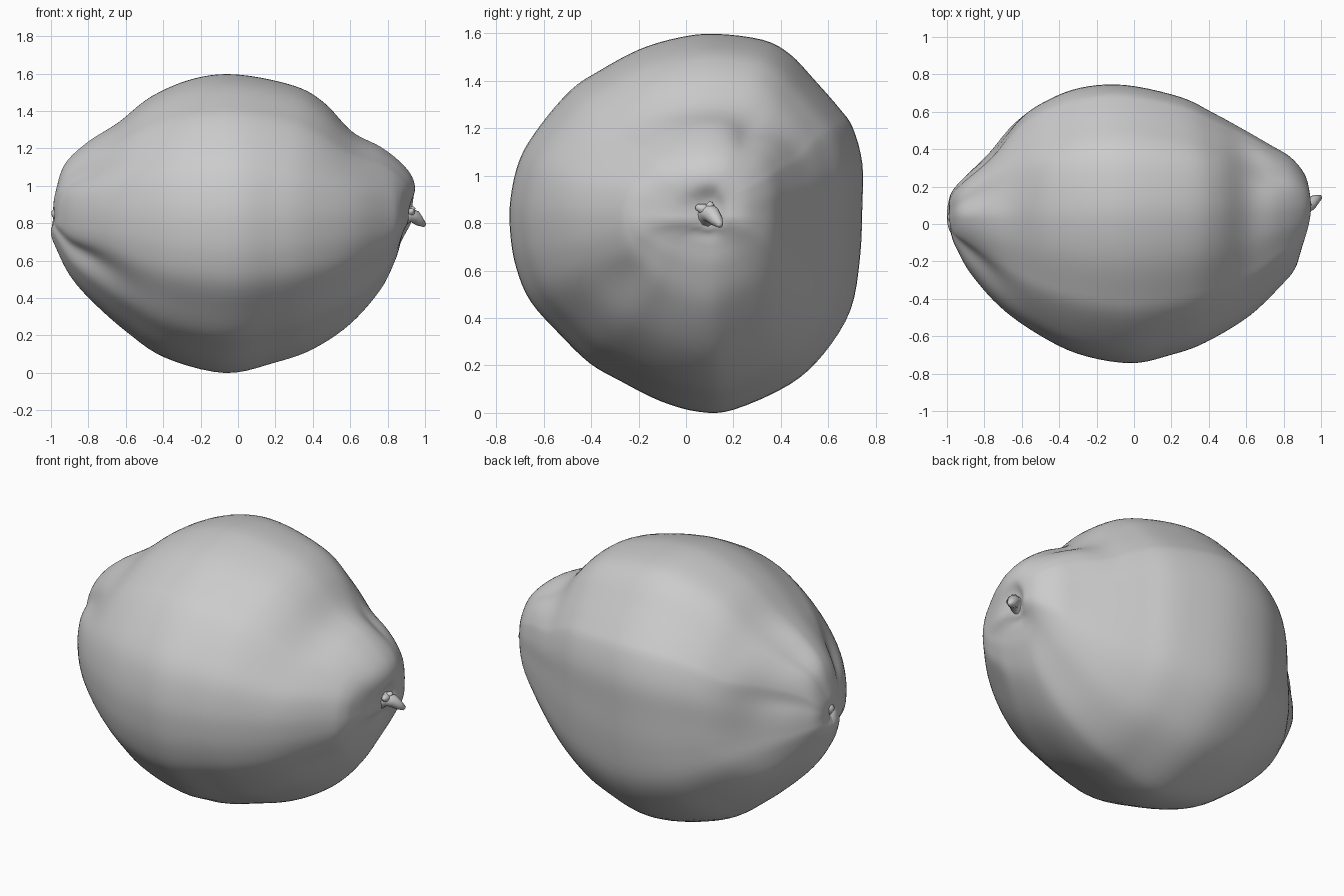
import bpy, bmesh, math
from mathutils import Vector

# Lengthwise profiles, blossom end to stem end: (x, z) above/below, (x, y) behind/in front
UP = [(-.95, .84), (-.985, .88), (-.975, .97), (-.925, 1.12), (-.80, 1.24), (-.64, 1.34),
      (-.46, 1.48), (-.23, 1.575), (0, 1.595), (.30, 1.535), (.46, 1.445), (.61, 1.29),
      (.76, 1.21), (.865, 1.13), (.93, 1.05), (.945, .97), (.91, .90), (.90, .83)]
DOWN = [(-.95, .84), (-.99, .79), (-1, .74), (-.97, .66), (-.90, .52), (-.79, .39),
        (-.60, .225), (-.39, .085), (-.07, .004), (.20, .06), (.40, .13), (.60, .26),
        (.76, .44), (.84, .60), (.87, .70), (.88, .75), (.895, .78), (.90, .83)]
BACK = [(-.95, .03), (-.985, .06), (-.98, .16), (-.91, .25), (-.75, .40), (-.61, .57),
        (-.48, .66), (-.29, .735), (-.05, .75), (.245, .685), (.42, .60), (.565, .52),
        (.72, .43), (.835, .36), (.91, .27), (.93, .19), (.91, .14), (.90, .10)]
FRONT = [(-.95, .03), (-.98, -.01), (-.97, -.08), (-.94, -.15), (-.87, -.27), (-.72, -.44),
         (-.53, -.58), (-.30, -.695), (-.02, -.745), (.20, -.70), (.38, -.635), (.62, -.49),
         (.805, -.31), (.86, -.24), (.885, -.17), (.91, -.06), (.91, .04), (.90, .10)]
# Widest cross-section (y, z)
SECTION = [(.74, .87), (.74, 1.05), (.70, 1.20), (.645, 1.28), (.54, 1.40), (.435, 1.51),
           (.32, 1.57), (.12, 1.595), (-.03, 1.58), (-.20, 1.53), (-.37, 1.44), (-.49, 1.36),
           (-.62, 1.21), (-.705, 1.07), (-.745, .90), (-.745, .75), (-.72, .61), (-.66, .47),
           (-.535, .33), (-.41, .21), (-.28, .135), (-.11, .05), (.055, .005), (.20, .015),
           (.435, .12), (.58, .25), (.69, .43), (.73, .65)]
# Puckers: (end x, angle, angular width, lengthwise reach, depth)
PUCKERS = [(-.88, 142, 13, .17, -.13), (-.88, 68, 13, .20, -.12), (-.85, 20, 13, .20, -.10),
           (-.86, 217, 12, .20, -.14), (-.88, 290, 15, .16, -.05), (.75, 42, 14, .22, .06),
           (.72, 62, 10, .13, -.07), (.75, 295, 18, .22, -.05), (.72, 215, 15, .14, -.04)]


def smooth(points, steps, closed=False):
    pts = [Vector(p) for p in points]
    n = len(pts)
    at = (lambda i: pts[i % n]) if closed else (lambda i: pts[max(0, min(n - 1, i))])
    out = []
    for i in range(n if closed else n - 1):
        a, b, c, d = (at(i + k) for k in (-1, 0, 1, 2))
        for s in range(steps):
            t = s / steps
            out.append(.5 * (2 * b + (c - a) * t + (2 * a - 5 * b + 4 * c - d) * t * t
                             + (3 * b - a - 3 * c + d) * t ** 3))
    return out if closed else out + [pts[-1]]


def loft(name, rings):
    bm = bmesh.new()
    rows = [[bm.verts.new(p) for p in ring] for ring in rings]
    n = len(rows[0])
    for a, b in zip(rows, rows[1:]):
        for i in range(n):
            bm.faces.new((a[i], a[(i + 1) % n], b[(i + 1) % n], b[i]))
    bmesh.ops.remove_doubles(bm, verts=bm.verts, dist=.0005)
    bmesh.ops.recalc_face_normals(bm, faces=bm.faces)
    me = bpy.data.meshes.new(name)
    bm.to_mesh(me)
    bm.free()
    for f in me.polygons:
        f.use_smooth = True
    ob = bpy.data.objects.new(name, me)
    bpy.context.collection.objects.link(ob)
    return ob


def tube(name, path, radii, sides=12):
    pts = [Vector(p) for p in path]
    rings = []
    for i, p in enumerate(pts):
        d = pts[min(i + 1, len(pts) - 1)] - pts[max(i - 1, 0)]
        q = d.to_track_quat('Z', 'Y')
        rings.append([p + q @ Vector((math.cos(2 * math.pi * k / sides),
                                      math.sin(2 * math.pi * k / sides), 0)) * radii[i]
                      for k in range(sides)])
    return loft(name, rings)


# Fruit body: the section scaled to the four profiles, then puckered at the ends
section = []
for p in smooth(SECTION, 4, True):
    dy, dz = p.x - .06, p.y - .835
    section.append((dy / (.69 if dy > 0 else .81), dz / (.76 if dz > 0 else .83)))
up, down, back, front = (smooth(c, 5) for c in (UP, DOWN, BACK, FRONT))
rings = []
for i in range(len(up)):
    s = i / (len(up) - 1)
    cy, cz = .03 + .07 * s, .84 - .01 * s
    ring = []
    for u, v in section:
        py, pz = (back if u > 0 else front)[i], (up if v > 0 else down)[i]
        w = u * u / (u * u + v * v)
        x = w * py.x + (1 - w) * pz.x
        angle = math.degrees(math.atan2(v, u))
        k = 1
        for ex, ang, wide, reach, depth in PUCKERS:
            da = (angle - ang + 180) % 360 - 180
            k += depth * math.exp(-(da / wide) ** 2 - ((x - ex) / reach) ** 2)
        ring.append((x, cy + u * abs(py.y - cy) * k, cz + v * abs(pz.y - cz) * k))
    rings.append(ring)
loft("fruit_body", rings)

# Broken stem with two side stubs
tube("stem", [(.87, .09, .83), (.92, .095, .845), (.945, .11, .835), (.97, .13, .81), (.998, .145, .79),
              (1.0, .147, .788)], [.055, .038, .036, .027, .012, 0])
tube("stem_stub_front", [(.91, .10, .85), (.925, .07, .86), (.93, .045, .868), (.931, .04, .87)],
     [.03, .022, .012, 0])
tube("stem_stub_top", [(.90, .10, .84), (.93, .10, .87), (.94, .105, .885), (.941, .106, .888)],
     [.03, .02, .01, 0])

# Small dried nub at the blossom end
tube("blossom_nub", [(-.93, .03, .84), (-.965, .035, .85), (-.99, .04, .86), (-.998, .04, .862)],
     [.05, .035, .02, 0])
